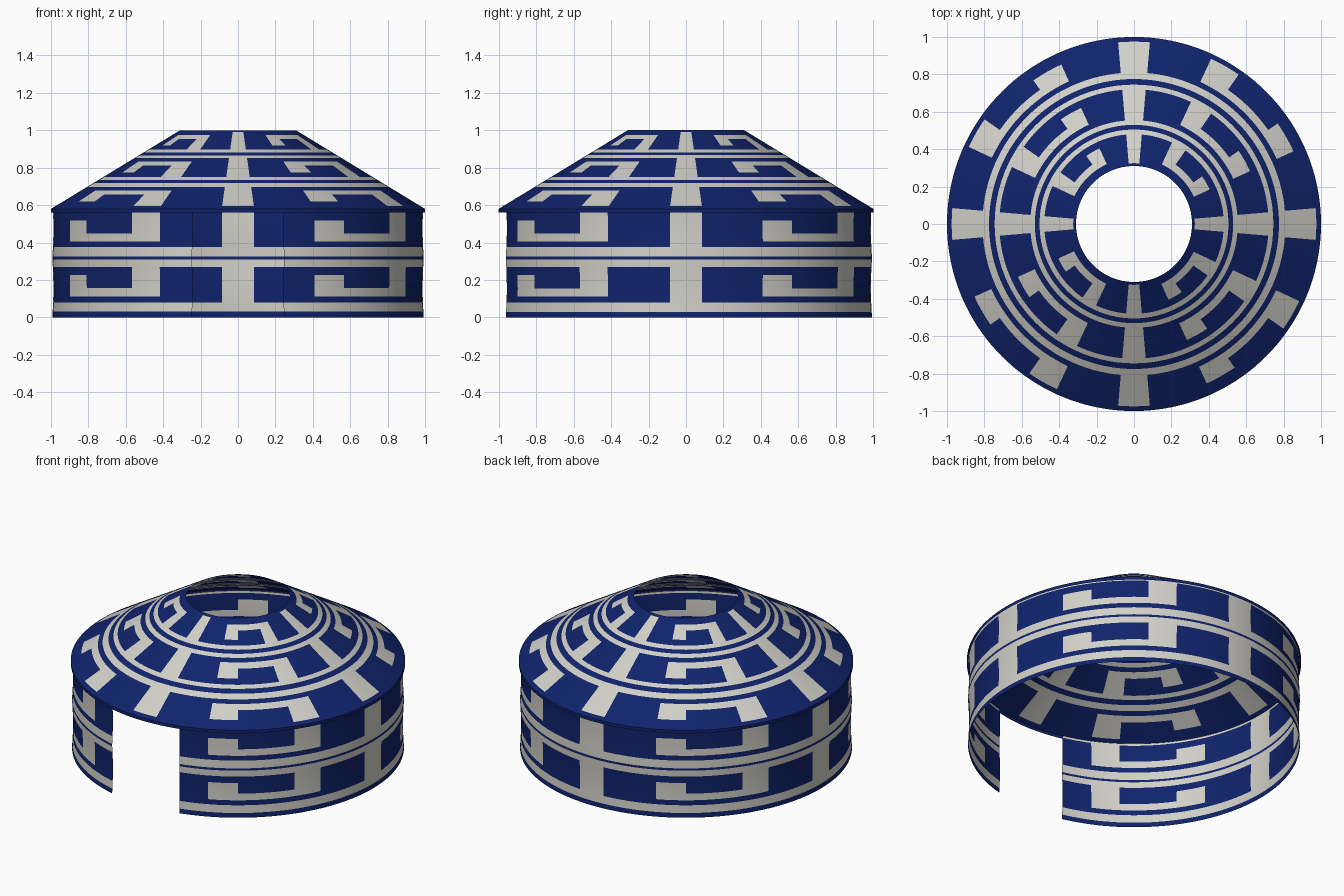
import bpy, bmesh, math

cube = bpy.data.objects.get("Cube")
if cube:
    bpy.data.objects.remove(cube, do_unlink=True)


def make_material(name, rgb):
    mat = bpy.data.materials.new(name)
    mat.use_nodes = True
    mat.diffuse_color = (*rgb, 1)
    bsdf = mat.node_tree.nodes["Principled BSDF"]
    bsdf.inputs["Base Color"].default_value = (*rgb, 1)
    bsdf.inputs["Roughness"].default_value = 0.8
    return mat


CREAM = make_material("cream felt", (0.64, 0.63, 0.58))
BLUE = make_material("deep blue felt", (0.005, 0.017, 0.15))

# Angles inside one quarter turn where the ornament or doorway has an edge
DOOR = 14.3
DIVIDER, HOOK, HOOK_END, BAR, BAR_END = 5, 24.5, 35, 55, 65
EDGES = [0, DIVIDER, DOOR, HOOK, HOOK_END, BAR, BAR_END, 90 - DOOR, 90 - DIVIDER, 90]


def quarter_angles():
    out = []
    for a, b in zip(EDGES, EDGES[1:]):
        n = math.ceil((b - a) / 2.5)
        out += [a + (b - a) * k / n for k in range(n)]
    return out


ANGLES = [q * 90 + a for q in range(4) for a in quarter_angles()]


def is_cream(local, v, flipped):
    """Key ornament: v runs 0 to 1 across the band."""
    if local < DIVIDER or local > 90 - DIVIDER:
        return True
    if flipped:
        v = 1 - v
    if HOOK < local < BAR_END and 0.17 < v < 0.4:
        return True                                   # long strip
    if HOOK < local < HOOK_END and 0.17 < v < 0.77:
        return True                                   # hook end
    return BAR < local < BAR_END and v > 0.17         # bar joined to the ring


def band_rows(start, end, flipped):
    cuts = [0, 0.17, 0.4, 0.77, 1]
    if flipped:
        cuts = [1 - c for c in reversed(cuts)]
    return [(start + (end - start) * b, (a + b) / 2) for a, b in zip(cuts, cuts[1:])]


def build_shell(name, start, bands, place, flipped=False, door=False):
    """bands: (end position, kind); place turns a position into radius and height."""
    positions, kinds = [start], []
    for end, kind in bands:
        if kind == "key":
            for p, v in band_rows(positions[-1], end, flipped):
                positions.append(p)
                kinds.append(v)
        else:
            positions.append(end)
            kinds.append(kind)
    bm = bmesh.new()
    rings = []
    for p in positions:
        r, z = place(p)
        rings.append([bm.verts.new((r * math.cos(math.radians(a)),
                                    r * math.sin(math.radians(a)), z)) for a in ANGLES])
    count = len(ANGLES)
    for i in range(count):
        k = (i + 1) % count
        mid = (ANGLES[i] + (ANGLES[k] or 360)) / 2
        if door and abs(mid - 270) < DOOR:
            continue
        for j, kind in enumerate(kinds):
            face = bm.faces.new((rings[j][i], rings[j][k], rings[j + 1][k], rings[j + 1][i]))
            face.smooth = True
            if isinstance(kind, str):
                face.material_index = int(kind == "blue")
            else:
                face.material_index = int(not is_cream(mid % 90, kind, flipped))
    loose = [v for v in bm.verts if not v.link_faces]
    bmesh.ops.delete(bm, geom=loose, context='VERTS')
    mesh = bpy.data.meshes.new(name)
    bm.to_mesh(mesh)
    bm.free()
    mesh.materials.append(CREAM)
    mesh.materials.append(BLUE)
    mesh.set_sharp_from_angle(angle=math.radians(30))
    obj = bpy.data.objects.new(name, mesh)
    bpy.context.collection.objects.link(obj)
    return obj


# Round wall with a doorway at the front, two ornament bands
def wall_place(z):
    return 0.993 - 0.006 * abs(math.sin(z * math.pi / 0.317)), z


build_shell("wall", 0,
            [(0.03, "blue"), (0.08, "cream"), (0.27, "key"), (0.31, "cream"),
             (0.325, "blue"), (0.375, "cream"), (0.56, "key"), (0.575, "cream")],
            wall_place, door=True)


# Conical roof with an open crown, three ornament bands; position is minus radius
def roof_place(p):
    r = -p
    return r, 1 - 0.42 * (r - 0.31) / 0.69


build_shell("roof", -1,
            [(-0.975, "blue"), (-0.81, "key"), (-0.775, "cream"), (-0.745, "blue"),
             (-0.72, "cream"), (-0.555, "key"), (-0.53, "cream"), (-0.505, "blue"),
             (-0.48, "cream"), (-0.325, "key"), (-0.31, "blue")],
            roof_place, flipped=True)

# Narrow upright lip around the eave
build_shell("eave_lip", 0.56, [(0.58, "blue")], lambda z: (1.0, z))
